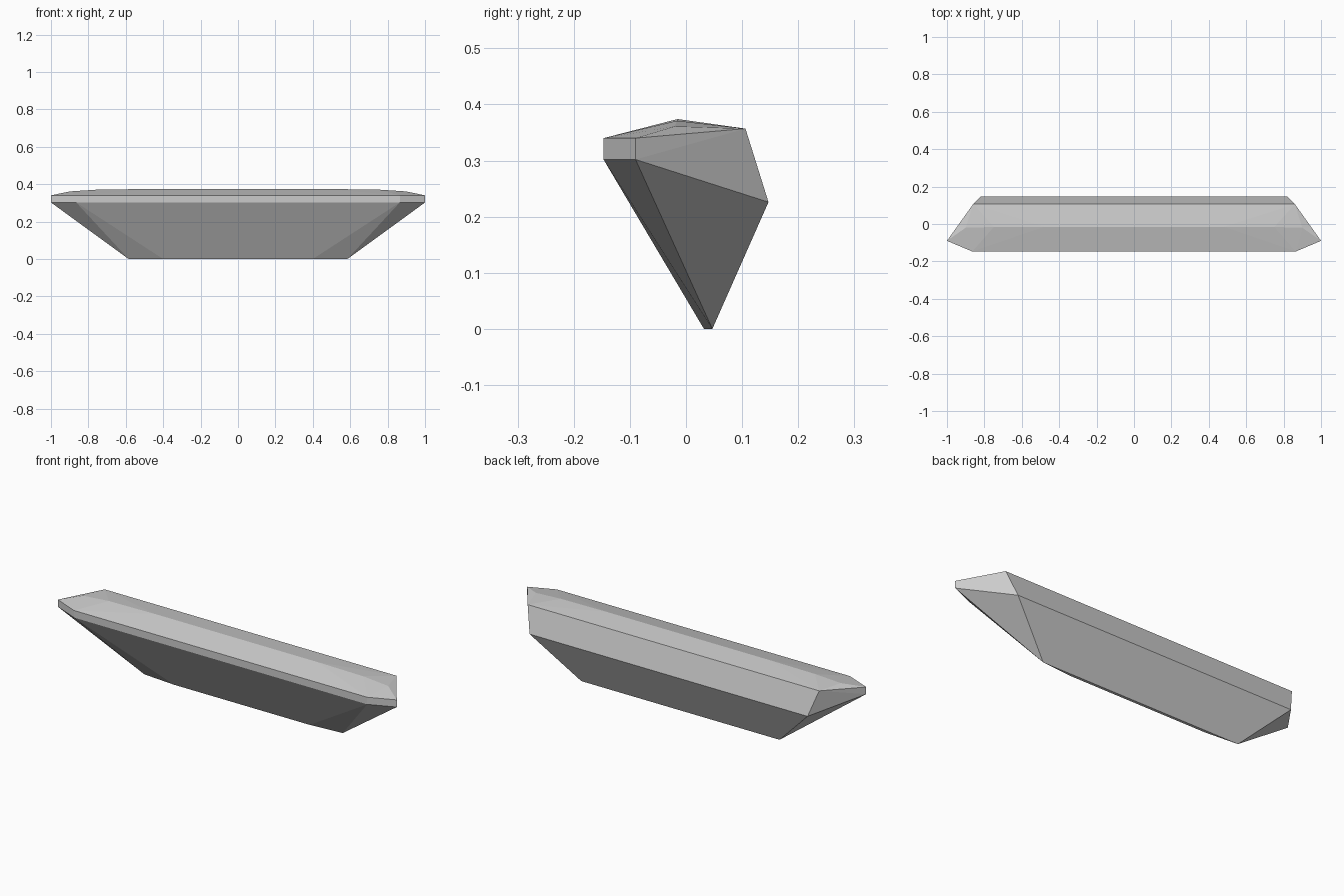
import bpy
import bmesh

cube = bpy.data.objects.get("Cube")
if cube:
    bpy.data.objects.remove(cube)

# Plain grey material
grey = bpy.data.materials.new("plain_grey")
grey.use_nodes = True
colour = (0.6, 0.6, 0.6, 1)
grey.diffuse_color = colour
grey.node_tree.nodes["Principled BSDF"].inputs["Base Color"].default_value = colour

# Half profile corners, mirrored left to right
corners = [
    (0.865, -0.147, 0.302), (0.865, -0.147, 0.34),   # front rim
    (1.0, -0.09, 0.302), (1.0, -0.09, 0.34),         # side tips
    (0.86, 0.106, 0.357), (0.82, 0.147, 0.226),      # back edges
    (0.585, 0.047, 0.0), (0.40, 0.032, 0.0),         # keel
    (0.90, -0.02, 0.361), (0.75, -0.016, 0.371),     # crown ridge
    (0.48, -0.015, 0.374),
]

# Faceted convex hull
bm = bmesh.new()
for x, y, z in corners:
    for side in (-1, 1):
        bm.verts.new((side * x, y, z))
bmesh.ops.convex_hull(bm, input=bm.verts[:])
bmesh.ops.dissolve_limit(bm, angle_limit=0.01, verts=bm.verts[:], edges=bm.edges[:])
bmesh.ops.recalc_face_normals(bm, faces=bm.faces[:])
mesh = bpy.data.meshes.new("faceted_hull")
bm.to_mesh(mesh)
bm.free()
mesh.materials.append(grey)
hull = bpy.data.objects.new("faceted_hull", mesh)
bpy.context.collection.objects.link(hull)
